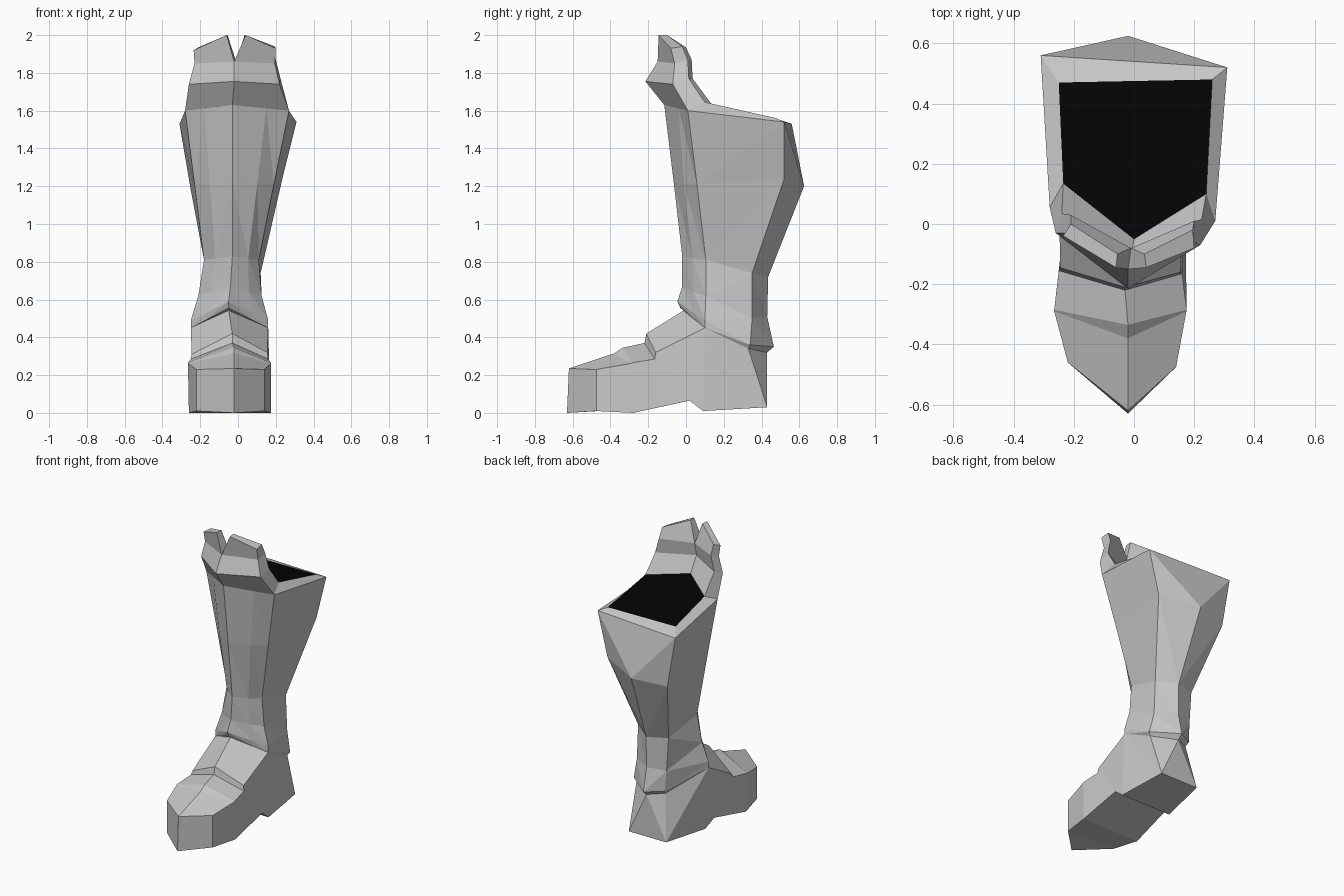
import bpy, bmesh

cube = bpy.data.objects.get("Cube")
if cube:
    bpy.data.objects.remove(cube, do_unlink=True)


def material(name, rgb):
    m = bpy.data.materials.new(name)
    m.use_nodes = True
    m.diffuse_color = (*rgb, 1)
    bsdf = m.node_tree.nodes["Principled BSDF"]
    bsdf.inputs["Base Color"].default_value = (*rgb, 1)
    bsdf.inputs["Roughness"].default_value = 0.8
    return m


GREY = material("plain grey", (0.58, 0.58, 0.58))
BLACK = material("opening black", (0.001, 0.001, 0.001))


class Part:
    """Collects faces given as point lists, welds them and makes an object."""

    def __init__(self, name):
        self.name, self.bm = name, bmesh.new()

    def face(self, *pts, mat=0):
        f = self.bm.faces.new([self.bm.verts.new(p) for p in pts])
        f.material_index = mat

    def strip(self, a, b):
        for i in range(len(a) - 1):
            self.face(a[i], a[i + 1], b[i + 1], b[i])

    def finish(self):
        bmesh.ops.remove_doubles(self.bm, verts=self.bm.verts[:], dist=0.0005)
        bmesh.ops.recalc_face_normals(self.bm, faces=self.bm.faces[:])
        me = bpy.data.meshes.new(self.name)
        self.bm.to_mesh(me)
        self.bm.free()
        me.materials.append(GREY)
        me.materials.append(BLACK)
        bpy.context.collection.objects.link(bpy.data.objects.new(self.name, me))


def with_mids(ring, bulge):
    """Adds a slightly raised column inside each front panel."""
    fc, fl, bl, bc, br, fr = ring

    def mid(p, q):
        x, y, z = (a + 0.6 * (b - a) for a, b in zip(p, q))
        return (x, y - bulge, z)
    return [fc, mid(fc, fl), fl, bl, bc, br, fr, mid(fc, fr)]


# Shaft rings: front centre, front left, back left, back centre, back right, front right
rings = [
    [(-.03, -.115, 1.63), (.27, .01, 1.6), (.31, .52, 1.54), (0, .54, 1.535), (-.31, .56, 1.53), (-.28, .055, 1.6)],
    [(-.03, -.065, 1.22), (.19, .058, 1.21), (.235, .52, 1.24), (-.02, .625, 1.2), (-.25, .56, 1.18), (-.23, .095, 1.21)],
    [(-.03, -.02, .83), (.11, .105, .81), (.12, .35, .74), (0, .435, .72), (-.14, .39, .73), (-.18, .135, .81)],
    [(-.04, -.02, .67), (.125, .105, .62), (.13, .35, .5), (0, .43, .51), (-.125, .39, .5), (-.21, .125, .62)],
    [(-.05, -.045, .59), (.16, .1, .49), (.16, .34, .36), (0, .465, .35), (-.115, .395, .36), (-.25, .11, .49)],
    [(-.05, -.03, .555), (.16, .1, .45), (.145, .33, .34), (0, .43, .32), (-.105, .375, .335), (-.25, .11, .45)],
]
opening = [(0, -.05, 1.66), (.24, .1, 1.645), (.26, .48, 1.56),
           (0, .475, 1.56), (-.25, .47, 1.56), (-.235, .135, 1.635)]
rim, lip = rings[0], rings[-1]

shaft = Part("shaft")
loops = [with_mids(r, b) for r, b in zip(rings, (0, .02, .02, .015, 0, 0))]
for up, low in zip(loops, loops[1:]):
    for i in range(8):
        j = (i + 1) % 8
        a, b, c, d = up[i], up[j], low[j], low[i]
        if i in (0, 1, 3, 5):
            shaft.face(a, b, c)
            shaft.face(a, c, d)
        else:
            shaft.face(a, b, d)
            shaft.face(b, c, d)
# Rim around the dark opening
outer, inner = with_mids(rim, 0), with_mids(opening, 0)
shaft.strip(outer + outer[:1], inner + inner[:1])
shaft.face(*inner, mat=1)
shaft.face(*loops[-1])
shaft.finish()

# Knee flaps: two thick bent plates meeting at a notch in the middle
centre_front = [rim[0], (-.02, -.215, 1.755), (-.02, -.15, 1.86)]
centre_back = [opening[0], (-.01, -.1, 1.77), (-.01, -.08, 1.86)]
flaps = {
    "left_knee_flap": (
        [rim[1], (.22, -.07, 1.74), (.195, -.06, 1.85), (.2, -.08, 1.93)],
        [opening[1], (.225, .015, 1.77), (.2, .01, 1.87), (.195, -.02, 1.94)],
        (.04, -.145, 2), (.035, -.1, 2)),
    "right_knee_flap": (
        [rim[5], (-.26, -.03, 1.74), (-.23, -.03, 1.85), (-.235, -.04, 1.92)],
        [opening[5], (-.24, .035, 1.77), (-.21, .03, 1.87), (-.21, .0, 1.935)],
        (-.06, -.145, 2), (-.055, -.1, 2)),
}
for name, (front, back, peak_front, peak_back) in flaps.items():
    flap = Part(name)
    cf, cb = centre_front + [peak_front], centre_back + [peak_back]
    for a, b in ((cf, front), (front, back), (back, cb), (cb, cf)):
        flap.strip(a, b)
    flap.face(cf[0], front[0], back[0], cb[0])
    flap.face(cf[-1], front[-1], back[-1], cb[-1])
    flap.finish()

# Foot: instep, strap step, vamp and toe, as left edge / ridge / right edge
top = [
    [lip[1], (-.05, 0, .55), lip[5]],
    [(.155, -.16, .32), (-.03, -.21, .42), (-.245, -.145, .31)],
    [(.16, -.165, .285), (-.03, -.22, .37), (-.25, -.155, .285)],
    [(.175, -.285, .265), (-.02, -.335, .345), (-.265, -.285, .265)],
    [(.174, -.29, .262), (-.02, -.38, .315), (-.265, -.29, .262)],
    [(.14, -.475, .23), (-.02, -.62, .235), (-.22, -.46, .23)],
]
# Sole edge pairs from heel to toe
sole = [
    [(.135, .43, .03), (-.15, .43, .03)],
    [(.17, .09, .01), (-.21, .09, .01)],
    [(.17, .02, .065), (-.23, .02, .065)],
    [(.175, -.28, 0), (-.26, -.28, 0)],
    [(.14, -.475, .01), (-.22, -.46, .01)],
]
tip = (-.02, -.63, 0)
foot = Part("foot")
for a, b in zip(top, top[1:]):
    foot.strip(a, b)
for a, b in zip(sole, sole[1:]):
    foot.strip(a, b)
foot.face(*sole[4], tip)
for side, ankle in ((0, lip[2]), (1, lip[4])):
    t = [row[side * 2] for row in top]
    b = [row[side] for row in sole]
    foot.face(ankle, t[0], b[0])
    foot.face(t[0], b[1], b[0])
    foot.face(t[0], t[1], b[2], b[1])
    foot.face(t[1], t[2], t[3], b[3], b[2])
    foot.face(t[3], t[4], t[5], b[4], b[3])
    foot.face(t[5], top[5][1], tip, b[4])      # toe front
    foot.face(lip[3], ankle, b[0])             # heel corner
foot.face(lip[3], *sole[0])
foot.face(top[0][1], *lip[1:])
foot.finish()
